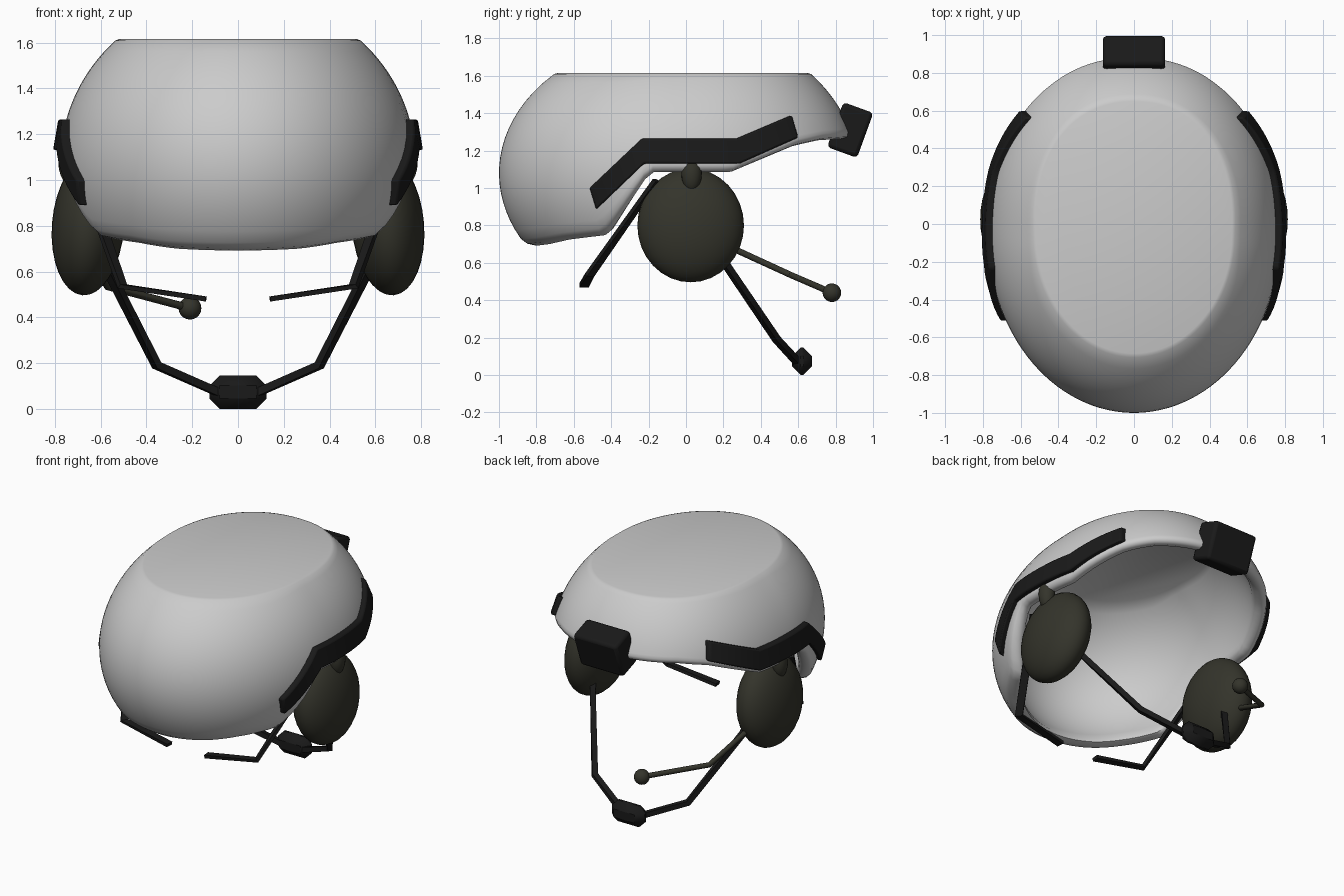
import bpy, bmesh
from math import sin, cos, pi, sqrt, radians
from mathutils import Vector

if "Cube" in bpy.data.objects:
    bpy.data.objects.remove(bpy.data.objects["Cube"])

def material(name, rgb):
    m = bpy.data.materials.new(name)
    m.diffuse_color = (*rgb, 1)
    m.use_nodes = True
    m.node_tree.nodes["Principled BSDF"].inputs["Base Color"].default_value = m.diffuse_color
    return m

BLACK = material("black", (0.010, 0.010, 0.010))
OLIVE = material("olive", (0.034, 0.034, 0.024))

def finish(name, bm, mat=None, angle=35, bevel=0, segments=2):
    bmesh.ops.recalc_face_normals(bm, faces=bm.faces)
    me = bpy.data.meshes.new(name)
    bm.to_mesh(me)
    bm.free()
    ob = bpy.data.objects.new(name, me)
    bpy.context.collection.objects.link(ob)
    if mat:
        me.materials.append(mat)
    if bevel:
        b = ob.modifiers.new("bevel", 'BEVEL')
        b.width, b.segments, b.limit_method = bevel, segments, 'ANGLE'
    bpy.ops.object.select_all(action='DESELECT')
    ob.select_set(True)
    bpy.context.view_layer.objects.active = ob
    bpy.ops.object.shade_smooth_by_angle(angle=radians(angle))
    return ob

def lerp(pts, v):
    if v <= pts[0][0]:
        return pts[0][1]
    for (a, za), (b, zb) in zip(pts, pts[1:]):
        if v <= b:
            return za + (zb - za) * (v - a) / (b - a)
    return pts[-1][1]

# shell: ellipsoid, slightly squarer towards +y, with a flat crown and a shaped rim
RX, RY_NEG, RY_POS, YC, ZC, TOP = 0.775, 0.945, 0.975, -0.055, 1.08, 1.615
RIM = [(-.87, .69), (-.78, .70), (-.66, .725), (-.44, .75), (-.38, .83), (-.20, 1.085),
       (.25, 1.085), (.60, 1.225), (.74, 1.255), (.9, 1.265)]

def height_radius(s):
    return 0.73 + 0.06 * max(0, s)

def power(s):
    return 2.2 if s > 0 else 2

def shell_point(t, z, inset=0):
    s, c = sin(t), cos(t)
    k = sqrt(max(0, 1 - ((z - ZC) / (height_radius(s) - inset)) ** 2))
    e = 2 / power(s)
    x = abs(c) ** e * (1 if c > 0 else -1)
    y = abs(s) ** e * (1 if s > 0 else -1)
    ry = RY_POS if s > 0 else RY_NEG
    return Vector(((RX - inset) * k * x, YC + (ry - inset) * k * y, z))

def shell_x(y, z):
    s = (y - YC) / (RY_POS if y > YC else RY_NEG)
    p = power(s)
    k = sqrt(1 - ((z - ZC) / height_radius(s)) ** 2)
    return RX * max(0.01, k ** p - abs(s) ** p) ** (1 / p)

def rim_z(t):
    z = 1.0
    for _ in range(40):
        z += 0.5 * (lerp(RIM, shell_point(t, z).y) - z)
    return z

bm = bmesh.new()
N, M, WALL = 120, 18, 0.085
ANGLES = [2 * pi * (i + .5) / N for i in range(N)]
START = [rim_z(t) for t in ANGLES]

def shell_ring(inset, top, f, lift):
    return [bm.verts.new(shell_point(t, z + lift + (top - z - lift) * f, inset))
            for t, z in zip(ANGLES, START)]

rings = [shell_ring(WALL, 1.606, 1 - j / M, .035) for j in range(M + 1)]
for a in (.25, .5, .75):        # rounded lip
    rings.append(shell_ring(WALL / 2 * (1 + cos(a * pi)), TOP, 0, .035 * (1 - sin(a * pi))))
rings += [shell_ring(0, TOP - .006, j / M, .035) for j in range(M + 1)]
rings.append([bm.verts.new((v.co.x * .97, v.co.y * .97, TOP)) for v in rings[-1]])
bm.faces.new(rings[0])
bm.faces.new(rings[-1])
for a, b in zip(rings, rings[1:]):
    for i in range(N):
        k = (i + 1) % N
        bm.faces.new((a[i], a[k], b[k], b[i]))
finish("helmet_shell", bm, angle=60)

# helpers for swept straps, ellipsoids and boxes
def sweep(name, path, w, h, mat, sides=4):
    bm = bmesh.new()
    pts = [Vector(p) for p in path]
    prev = None
    for i, p in enumerate(pts):
        d = (pts[min(i + 1, len(pts) - 1)] - pts[max(i - 1, 0)]).normalized()
        u = d.cross(Vector((0, 0, 1))).normalized()
        v = u.cross(d)
        off = pi / 4 if sides == 4 else 0
        r = sqrt(2) if sides == 4 else 1
        ring = [bm.verts.new(p + u * (w / 2 * r * cos(off + 2 * pi * k / sides))
                             + v * (h / 2 * r * sin(off + 2 * pi * k / sides)))
                for k in range(sides)]
        if prev:
            for k in range(sides):
                n = (k + 1) % sides
                bm.faces.new((prev[k], prev[n], ring[n], ring[k]))
        else:
            bm.faces.new(ring)
        prev = ring
    bm.faces.new(prev)
    return finish(name, bm, mat)

def ellipsoid(name, loc, size, mat, tilt=0, seg=32):
    bm = bmesh.new()
    bmesh.ops.create_uvsphere(bm, u_segments=seg, v_segments=seg // 2, radius=1)
    ob = finish(name, bm, mat)
    ob.location, ob.scale, ob.rotation_euler = loc, size, (0, tilt, 0)
    return ob

def box(name, loc, size, mat, bevel, tilt=0, segments=2):
    bm = bmesh.new()
    bmesh.ops.create_cube(bm, size=1)
    bmesh.ops.scale(bm, vec=size, verts=bm.verts)
    ob = finish(name, bm, mat, bevel=bevel, segments=segments)
    ob.location, ob.rotation_euler = loc, (tilt, 0, 0)
    return ob

# side rails follow the shell surface
RAIL = [((-.515, 1.0), (-.48, .885)), ((-.235, 1.265), (-.225, 1.13)),
        ((.27, 1.265), (.285, 1.13)), ((.565, 1.39), (.60, 1.27))]

def rail(side, s):
    bm = bmesh.new()
    prev = None
    for q, (a, b) in enumerate(zip(RAIL, RAIL[1:])):
        for i in range(0 if q == 0 else 1, 9):
            f = i / 8
            ring = []
            for e, out in ((0, -.025), (0, .035), (1, .035), (1, -.025)):
                y = a[e][0] + (b[e][0] - a[e][0]) * f
                z = a[e][1] + (b[e][1] - a[e][1]) * f
                ring.append(bm.verts.new((s * (shell_x(y, z) + out), y, z)))
            if prev:
                for k in range(4):
                    n = (k + 1) % 4
                    bm.faces.new((prev[k], prev[n], ring[n], ring[k]))
            else:
                bm.faces.new(ring)
            prev = ring
    bm.faces.new(prev)
    finish(side + "_rail", bm, BLACK, bevel=.01)

for side, s in (("right", 1), ("left", -1)):
    rail(side, s)
    # ear cup and its hanger
    ellipsoid(side + "_ear_cup", (s * .655, .025, .80), (.158, .285, .305), OLIVE, s * -.08)
    ellipsoid(side + "_cup_hanger", (s * .735, .03, 1.08), (.05, .055, .10), OLIVE, 0, 20)
    # chin strap and nape strap
    sweep(side + "_chin_strap", [(s * .64, .05, .85), (s * .57, .20, .61),
                                 (s * .355, .485, .19), (s * .07, .60, .065)], .036, .034, BLACK)
    sweep(side + "_nape_strap", [(s * .68, -.16, 1.04), (s * .505, -.515, .535),
                                 (s * .14, -.545, .48)], .05, .022, BLACK)

# front mount and chin cup
box("front_mount", (0, .878, 1.31), (.33, .17, .255), BLACK, .02, radians(-20))
box("chin_cup", (0, .62, .073), (.25, .105, .146), BLACK, .045, 0, 1)

# microphone boom on the left cup
sweep("microphone_boom", [(-.66, .20, .70), (-.57, .56, .535), (-.21, .78, .44)], .034, .034, OLIVE, 12)
ellipsoid("microphone", (-.21, .78, .44), (.05, .05, .05), OLIVE, 0, 20)
